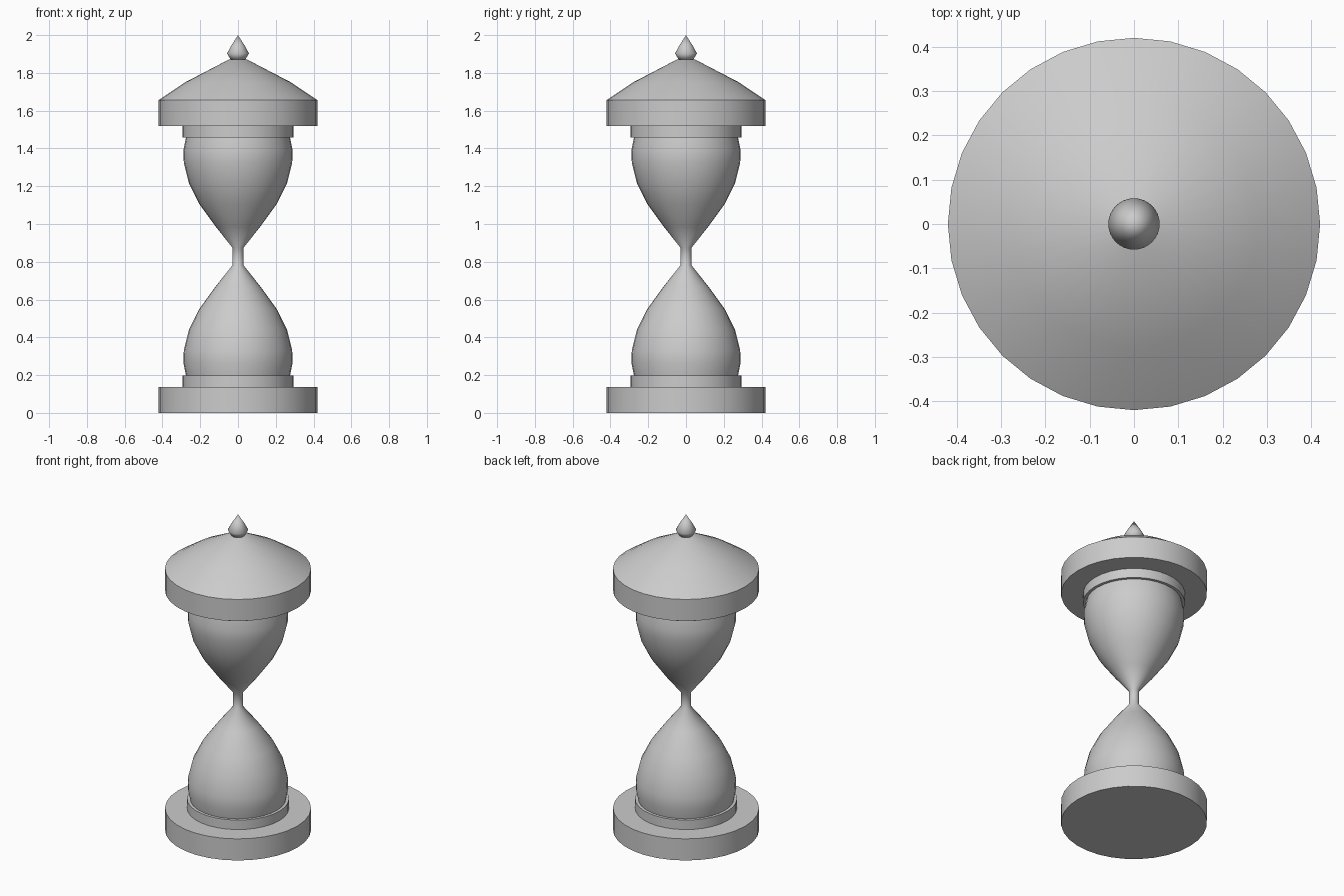
import bpy, bmesh, math

if "Cube" in bpy.data.objects:
    bpy.data.objects.remove(bpy.data.objects["Cube"])

SIDES = 32
MID = 0.828  # mirror height of the two bulbs


def lathe(name, profile, angle=35):
    """Revolve (radius, z) points around z; radius 0 makes a pole, open ends are capped."""
    bm = bmesh.new()
    rings = []
    for r, z in profile:
        if r == 0:
            rings.append([bm.verts.new((0, 0, z))])
        else:
            rings.append([bm.verts.new((r * math.cos(2 * math.pi * i / SIDES),
                                        r * math.sin(2 * math.pi * i / SIDES), z))
                          for i in range(SIDES)])
    for a, b in zip(rings, rings[1:]):
        for i in range(SIDES):
            j = (i + 1) % SIDES
            if len(b) == 1:
                bm.faces.new((a[i], a[j], b[0]))
            else:
                bm.faces.new((a[i], a[j], b[j], b[i]))
    for ring in (rings[0], rings[-1]):
        if len(ring) > 1:
            bm.faces.new(ring)
    bmesh.ops.recalc_face_normals(bm, faces=bm.faces)
    mesh = bpy.data.meshes.new(name)
    bm.to_mesh(mesh)
    bm.free()
    obj = bpy.data.objects.new(name, mesh)
    bpy.context.collection.objects.link(obj)
    bpy.ops.object.select_all(action='DESELECT')
    obj.select_set(True)
    bpy.context.view_layer.objects.active = obj
    bpy.ops.object.shade_smooth_by_angle(angle=math.radians(angle))
    return obj


def disc(name, r, z0, z1):
    return lathe(name, [(r, z0), (r, z1)])


# End plates and the collars holding the glass
disc("base_plate", 0.42, 0.0, 0.137)
disc("lower_collar", 0.293, 0.137, 0.197)
disc("upper_collar", 0.293, 1.459, 1.519)
disc("top_plate", 0.42, 1.519, 1.656)

# Glass: lower bulb profile mirrored into the upper bulb, joined by the neck
half = [(0.274, 0.19), (0.289, 0.265), (0.287, 0.33), (0.26, 0.44),
        (0.205, 0.55), (0.118, 0.67), (0.029, 0.782)]
lathe("glass_bulbs", half + [(r, 2 * MID - z) for r, z in reversed(half)], 60)

# Roof-like cap and pointed finial
lathe("roof", [(0.42, 1.656), (0.28, 1.75), (0.05, 1.87)])
lathe("finial", [(0.037, 1.868), (0.058, 1.903), (0.037, 1.942), (0, 2.0)], 75)
